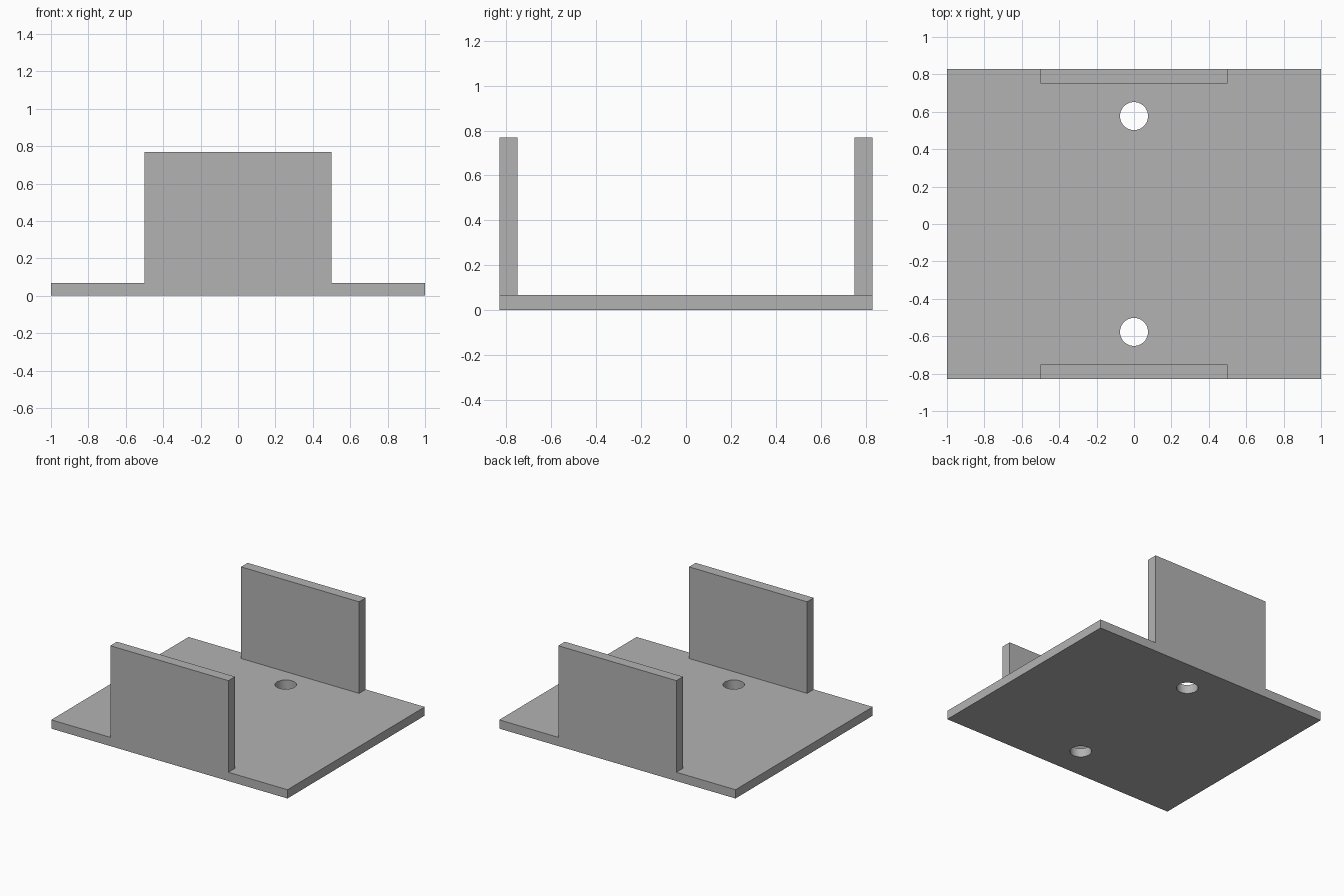
import bpy

old = bpy.data.objects.get("Cube")
if old:
    bpy.data.objects.remove(old, do_unlink=True)

HALF_X, HALF_Y = 1.0, 0.83
BASE_T, TOP = 0.067, 0.768
WALL_W, WALL_T = 1.0, 0.08
HOLE_R, HOLE_Y = 0.075, 0.577

grey = bpy.data.materials.new("plain_grey")
grey.use_nodes = True
colour = (0.45, 0.45, 0.45, 1)
grey.diffuse_color = colour
grey.node_tree.nodes["Principled BSDF"].inputs["Base Color"].default_value = colour


def box(name, size, centre):
    bpy.ops.mesh.primitive_cube_add(size=1, location=centre)
    obj = bpy.context.object
    obj.name = name
    obj.scale = size
    bpy.ops.object.transform_apply(location=False, rotation=False, scale=True)
    obj.data.materials.append(grey)
    return obj


# Base plate
base = box("base_plate", (2 * HALF_X, 2 * HALF_Y, BASE_T), (0, 0, BASE_T / 2))

# Upright walls flush with the front and back edges, and a bolt hole by each
for side, label in ((-1, "front"), (1, "back")):
    box(label + "_wall", (WALL_W, WALL_T, TOP - BASE_T),
        (0, side * (HALF_Y - WALL_T / 2), (TOP + BASE_T) / 2))

    bpy.ops.mesh.primitive_cylinder_add(vertices=48, radius=HOLE_R, depth=0.5,
                                        location=(0, side * HOLE_Y, 0))
    cutter = bpy.context.object
    cutter.name = label + "_hole_cutter"
    cutter.hide_render = True
    cutter.data.materials.append(grey)

    cut = base.modifiers.new(label + "_hole", "BOOLEAN")
    cut.operation = "DIFFERENCE"
    cut.solver = "EXACT"
    cut.object = cutter
    bpy.ops.object.select_all(action="DESELECT")
    base.select_set(True)
    bpy.context.view_layer.objects.active = base
    bpy.ops.object.modifier_apply(modifier=cut.name)
    bpy.data.objects.remove(cutter, do_unlink=True)

# Smooth hole walls, sharp rims
bpy.ops.object.shade_smooth_by_angle()
